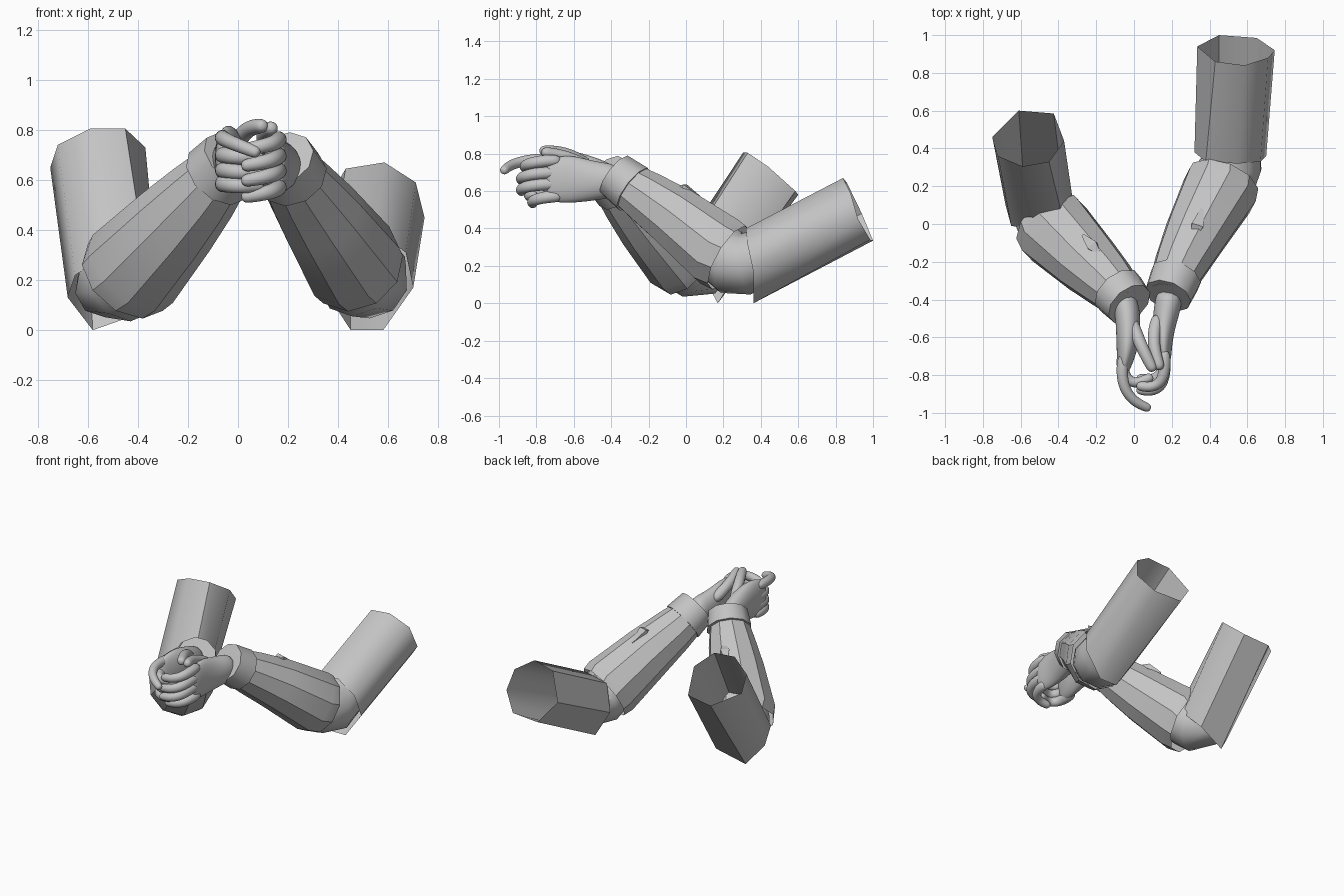
import bpy, bmesh, math
from mathutils import Vector

grey = bpy.data.materials.new("plain_grey")
grey.diffuse_color = (0.55, 0.55, 0.55, 1)


def loft(name, rings, caps=False, angle=40, subdiv=0):
    """Skin a list of equal-sized point rings."""
    bm = bmesh.new()
    rows = [[bm.verts.new(p) for p in ring] for ring in rings]
    n = len(rows[0])
    for a, b in zip(rows, rows[1:]):
        for i in range(n):
            j = (i + 1) % n
            bm.faces.new((a[i], a[j], b[j], b[i]))
    if caps:
        bm.faces.new(rows[0])
        bm.faces.new(rows[-1])
    bmesh.ops.recalc_face_normals(bm, faces=bm.faces)
    for f in bm.faces:
        f.smooth = True
    me = bpy.data.meshes.new(name)
    bm.to_mesh(me)
    bm.free()
    if not subdiv:
        me.set_sharp_from_angle(angle=math.radians(angle))
    me.materials.append(grey)
    ob = bpy.data.objects.new(name, me)
    bpy.context.collection.objects.link(ob)
    if subdiv:
        mod = ob.modifiers.new("smooth", 'SUBSURF')
        mod.levels = mod.render_levels = subdiv
    return ob


def tube(name, stations, sides=12, **kw):
    """Stations are (x, y, z, half width, half height) along a path."""
    pts = [Vector(s[:3]) for s in stations]
    rings = []
    for i, s in enumerate(stations):
        t = (pts[min(i + 1, len(pts) - 1)] - pts[max(i - 1, 0)]).normalized()
        side = t.cross(Vector((0, 0, 1))).normalized()
        up = side.cross(t)
        rw, rh = s[3], s[-1]
        ring = []
        for k in range(sides):
            a = 2 * math.pi * (k + 0.5) / sides
            ring.append(pts[i] + side * rw * math.cos(a) + up * rh * math.sin(a))
        rings.append(ring)
    return loft(name, rings, **kw)


def finger(name, path, r):
    """Rounded, slightly tapering digit."""
    pts = [Vector(p) for p in path]
    st = [(*p, r * (1.05 - 0.06 * i)) for i, p in enumerate(pts)]
    end = (pts[-1] - pts[-2]).normalized()
    st.append((*(pts[-1] + end * r * 0.6), r * 0.7))
    st.append((*(pts[-1] + end * r * 0.9), r * 0.3))
    tube(name, st, sides=8, caps=True, subdiv=2)


# Upper arms: open seven-sided sleeves, shoulder ring then elbow ring
loft("right_upper_sleeve", [
    [(.43, .86, .645), (.585, .84, .67), (.71, .88, .59), (.745, .92, .45),
     (.65, .985, .34), (.45, 1.0, .335), (.335, .94, .48)],
    [(.38, .33, .37), (.55, .32, .40), (.67, .33, .31), (.70, .36, .17),
     (.58, .36, 0), (.45, .36, 0), (.32, .38, .20)]], angle=54)
loft("left_upper_sleeve", [
    [(-.75, .46, .65), (-.72, .36, .74), (-.59, .305, .805), (-.45, .33, .805),
     (-.37, .44, .73), (-.425, .585, .60), (-.61, .60, .58)],
    [(-.68, .10, .13), (-.65, -.01, .22), (-.52, -.03, .30), (-.37, 0, .29),
     (-.32, .10, .20), (-.38, .21, .07), (-.58, .17, 0)]], angle=54)

# Elbows bridging the two sleeves
tube("right_elbow", [(.45, .17, .27, .16), (.48, .24, .22, .175),
                     (.52, .32, .21, .165), (.525, .42, .25, .15)], sides=10)
tube("left_elbow", [(-.42, -.02, .24, .165), (-.465, .03, .20, .175),
                    (-.505, .09, .19, .155), (-.51, .14, .26, .13)], sides=10)

# Forearm sleeves
tube("right_forearm_sleeve", [(.475, .23, .245, .195), (.455, .18, .275, .205),
                              (.33, -.05, .455, .172), (.25, -.21, .565, .145),
                              (.195, -.33, .645, .12)], sides=10, angle=30)
tube("left_forearm_sleeve", [(-.45, .01, .21, .20), (-.42, -.03, .245, .21),
                             (-.25, -.20, .43, .178), (-.14, -.305, .55, .15),
                             (-.06, -.385, .64, .122)], sides=10, angle=30)

# Small cloth folds on top of the forearms
tube("right_fold", [(.36, .08, .56, .01), (.335, -.01, .615, .045, .03),
                    (.31, -.08, .60, .01)], sides=4, caps=True, angle=20)
tube("left_fold", [(-.27, -.06, .54, .01), (-.22, -.115, .585, .04, .025),
                   (-.18, -.16, .60, .01)], sides=4, caps=True, angle=20)

# Cuffs: raised bands with a lip turned inward
tube("right_cuff", [(.222, -.28, .61, .125), (.222, -.28, .61, .14),
                    (.18, -.38, .685, .128), (.18, -.38, .685, .10),
                    (.195, -.34, .655, .09)], sides=10, angle=45)
tube("left_cuff", [(-.085, -.355, .615, .13), (-.085, -.355, .615, .145),
                   (-.025, -.425, .685, .13), (-.025, -.425, .685, .10),
                   (-.05, -.395, .655, .09)], sides=10, angle=45)

# Palms held upright, facing each other
tube("right_palm", [(.19, -.35, .655, .07, .085), (.18, -.43, .655, .075, .10),
                    (.16, -.52, .655, .067, .115), (.155, -.62, .665, .05, .135),
                    (.16, -.71, .66, .04, .125), (.16, -.75, .66, .025, .10)],
     caps=True, subdiv=2)
tube("left_palm", [(-.06, -.38, .65, .07, .08), (-.035, -.46, .675, .07, .095),
                   (-.03, -.55, .69, .068, .115), (-.035, -.65, .69, .06, .14),
                   (-.05, -.74, .68, .042, .13), (-.055, -.79, .68, .025, .10)],
     caps=True, subdiv=2)

# Right fingers wrap over the front of the left hand
for i, (z, dy) in enumerate([(.765, .02), (.70, 0), (.64, 0), (.575, .06)]):
    finger(f"right_finger_{i + 1}", [
        (.16, -.66, z), (.165, -.80 + dy, z - .005), (.14, -.865 + dy, z - .02),
        (.09, -.885 + dy, z - .032), (.045, -.88 + dy, z - .04)], .036)

# Left fingers: the first reaches forward, the rest curl inside
finger("left_finger_1", [(-.055, -.68, .77), (-.068, -.81, .77), (-.04, -.895, .755),
                         (.01, -.945, .735), (.06, -.968, .715)], .034)
for i, z in enumerate([.70, .64, .585]):
    finger(f"left_finger_{i + 2}", [
        (-.055, -.66, z), (-.065, -.77, z), (-.035, -.83, z - .005),
        (.02, -.845, z - .01), (.07, -.82, z - .01)], .037)

# Thumbs resting on top
finger("right_thumb", [(.13, -.48, .70), (.105, -.57, .755), (.105, -.66, .79),
                       (.13, -.74, .805)], .038)
finger("left_thumb", [(-.02, -.50, .72), (.015, -.59, .78), (.05, -.67, .81),
                      (.09, -.75, .815)], .038)
